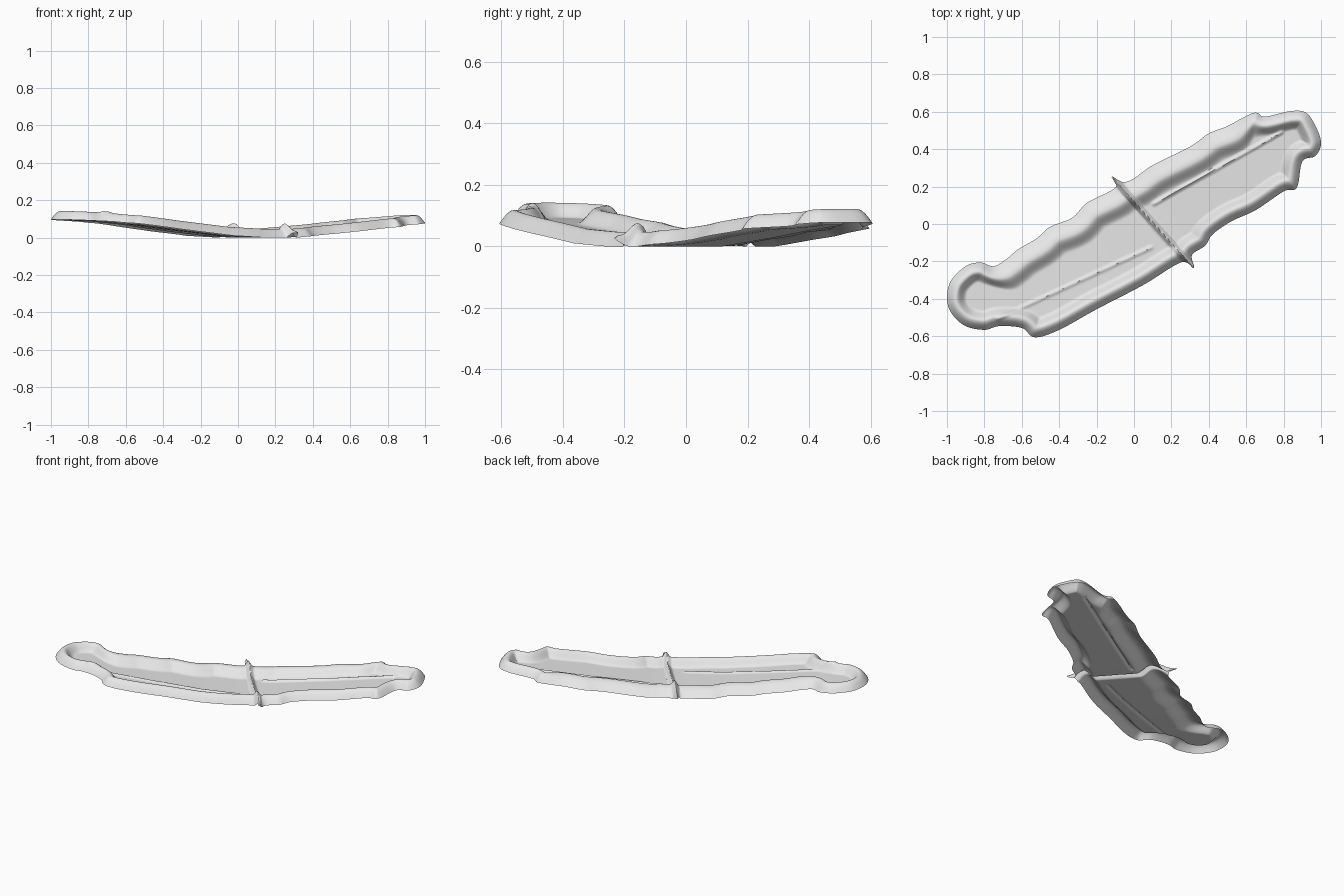
import bpy, bmesh, math
from mathutils import Vector, kdtree

if "Cube" in bpy.data.objects:
    bpy.data.objects.remove(bpy.data.objects["Cube"], do_unlink=True)

RINGS, COLUMNS = 36, 640
ALONG = Vector((math.cos(math.radians(30)), math.sin(math.radians(30))))
ACROSS = Vector((-ALONG.y, ALONG.x))

# Wavy plan outline, clockwise from the left tip
OUTLINE = [(-1, -.4), (-.98, -.3), (-.9, -.22), (-.82, -.2), (-.75, -.22), (-.68, -.18),
           (-.62, -.13), (-.52, -.07), (-.45, -.01), (-.33, .04), (-.25, .12), (-.1, .2),
           (-.12, .26), (-.06, .23), (0, .25), (.1, .32), (.3, .42), (.4, .49), (.5, .53),
           (.64, .6), (.7, .58), (.84, .61), (.92, .6), (.97, .53), (1, .44), (.97, .37),
           (.9, .34), (.87, .2), (.8, .18), (.65, .08), (.52, .02), (.42, -.05), (.38, -.11),
           (.31, -.16), (.32, -.23), (.25, -.2), (.05, -.32), (-.2, -.45), (-.4, -.56),
           (-.53, -.6), (-.6, -.55), (-.72, -.54), (-.8, -.56), (-.9, -.54), (-.97, -.48)]
SPINE = [(-.9, .08), (-.7, -.03), (0, -.04), (.97, -.03)]
FLOOR = [(-1.1, .1), (-.85, .088), (-.5, .045), (-.2, .012), (0, .002), (.2, .002),
         (.5, .026), (.8, .055), (1.1, .08)]
DIVIDER = (Vector((-.12, .26)), Vector((.32, -.23)))


def smooth(t):
    t = min(max(t, 0), 1)
    return t * t * (3 - 2 * t)


def lookup(table, x):
    """Piecewise linear value of a table at x."""
    x = min(max(x, table[0][0]), table[-1][0])
    for (a, p), (b, q) in zip(table, table[1:]):
        if x <= b:
            return p + (q - p) * (x - a) / (b - a)


def curve_point(points, t):
    """Point on a closed smooth curve, t from zero to one."""
    n = len(points)
    i = int(t * n)
    f = t * n - i
    a, b, c, d = (Vector(points[(i + j) % n]) for j in (-1, 0, 1, 2))
    return b + ((c - a) * f + (2 * a - 5 * b + 4 * c - d) * f ** 2
                + (3 * b - a - 3 * c + d) * f ** 3) / 2


def ridge(p, a, b, width, height):
    """Tent-shaped fold along a straight line."""
    line = b - a
    t = min(max((p - a).dot(line) / line.length_squared, 0), 1)
    return height * max(0, 1 - (p - a - line * t).length / width)


def plan(u, v):
    return ALONG * u + ACROSS * v


# Even spacing round the rim
dense = [curve_point(OUTLINE, i / 4000) for i in range(4000)]
steps = [0]
for a, b in zip(dense, dense[1:] + dense[:1]):
    steps.append(steps[-1] + (b - a).length)
rim, j = [], 0
for i in range(COLUMNS):
    while steps[j + 1] < steps[-1] * i / COLUMNS:
        j += 1
    rim.append(dense[j])

edge = kdtree.KDTree(len(dense))
for i, p in enumerate(dense):
    edge.insert(p.to_3d(), i)
edge.balance()


def height(p):
    u, v = p.dot(ALONG), p.dot(ACROSS)
    d = edge.find(p.to_3d())[2]
    # Broad bank along the back, narrower bank at the front and ends
    broad = smooth((v + .06) / .08) * smooth((.85 - abs(u)) / .15)
    crest, foot = .05 + .035 * broad, .105 + .06 * broad
    if d < crest:
        bank = math.sin(math.pi / 2 * d / crest)
    else:
        bank = 1 - smooth((d - crest) / (foot - crest))
    z = lookup(FLOOR, u) + .047 * bank
    z += ridge(p, *DIVIDER, .022, .03)
    z += ridge(p, plan(.15, .045), plan(.93, .035), .015, .012)
    z += ridge(p, plan(-.88, -.07), plan(.02, -.15), .015, .008)
    return z


# Shell woven from the rim to the centre spine
bm = bmesh.new()
rings = []
for r in range(RINGS + 1):
    k = r / RINGS
    ring = []
    for p in rim:
        u = min(max(p.dot(ALONG), SPINE[0][0]), SPINE[-1][0])
        q = p.lerp(plan(u, lookup(SPINE, u)), k)
        ring.append(bm.verts.new((q.x, q.y, height(q))))
    rings.append(ring)
for outer, inner in zip(rings, rings[1:]):
    for i in range(COLUMNS):
        n = (i + 1) % COLUMNS
        bm.faces.new((outer[i], inner[i], inner[n], outer[n]))
bmesh.ops.remove_doubles(bm, verts=bm.verts, dist=.0008)
bmesh.ops.recalc_face_normals(bm, faces=bm.faces)
if sum(f.normal.z * f.calc_area() for f in bm.faces) < 0:
    bmesh.ops.reverse_faces(bm, faces=bm.faces)

# Centre on the ground
for axis in range(3):
    values = [v.co[axis] for v in bm.verts]
    shift = min(values) if axis == 2 else (min(values) + max(values)) / 2
    for v in bm.verts:
        v.co[axis] -= shift

mesh = bpy.data.meshes.new("curved_trough")
bm.to_mesh(mesh)
bm.free()
trough = bpy.data.objects.new("curved_trough", mesh)
bpy.context.collection.objects.link(trough)

grey = bpy.data.materials.new("light_grey")
grey.use_nodes = True
grey.diffuse_color = (.8, .8, .8, 1)
grey.node_tree.nodes["Principled BSDF"].inputs["Base Color"].default_value = (.8, .8, .8, 1)
mesh.materials.append(grey)

bpy.ops.object.select_all(action='DESELECT')
trough.select_set(True)
bpy.context.view_layer.objects.active = trough
bpy.ops.object.shade_smooth_by_angle(angle=math.radians(50))
